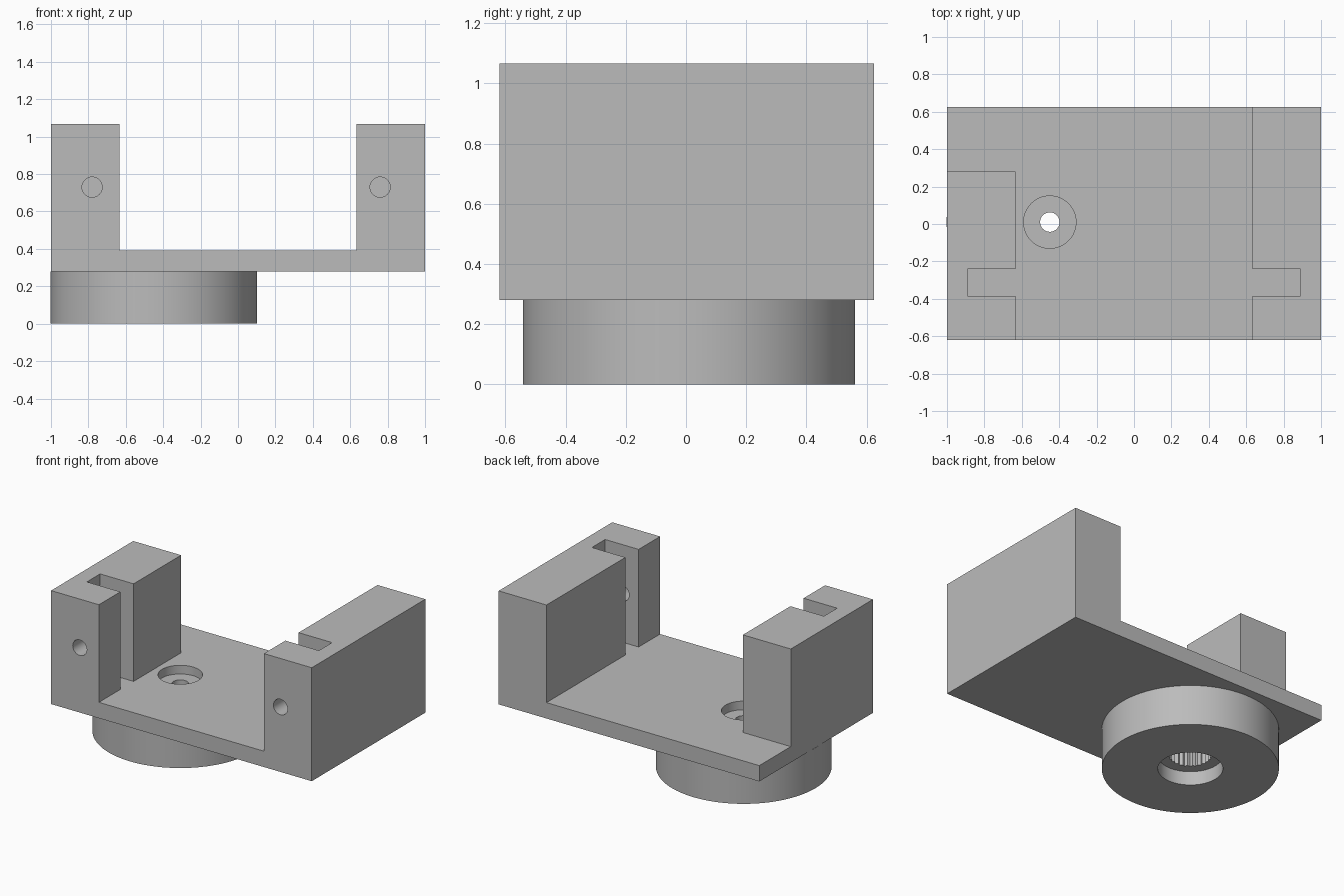
import bpy, bmesh
from math import cos, sin, pi, radians
from mathutils import Matrix

cube = bpy.data.objects.get("Cube")
if cube:
    bpy.data.objects.remove(cube, do_unlink=True)

grey = bpy.data.materials.new("plain grey")
grey.use_nodes = True
COLOUR = (0.5, 0.5, 0.5, 1)
grey.diffuse_color = COLOUR
grey.node_tree.nodes["Principled BSDF"].inputs["Base Color"].default_value = COLOUR

BOTTOM, FLOOR, TOP = 0.28, 0.39, 1.067   # plate underside, plate top, wall top
FRONT, BACK = -0.62, 0.625
HUB = (-0.45, 0.01)


def prism(name, outline, z0, z1):
    """Extrude a flat outline from z0 up to z1."""
    bm = bmesh.new()
    face = bm.faces.new([bm.verts.new((x, y, z0)) for x, y in outline])
    up = bmesh.ops.extrude_face_region(bm, geom=[face])["geom"]
    bmesh.ops.translate(bm, vec=(0, 0, z1 - z0),
                        verts=[v for v in up if isinstance(v, bmesh.types.BMVert)])
    bmesh.ops.recalc_face_normals(bm, faces=bm.faces)
    mesh = bpy.data.meshes.new(name)
    bm.to_mesh(mesh)
    bm.free()
    mesh.materials.append(grey)
    obj = bpy.data.objects.new(name, mesh)
    bpy.context.collection.objects.link(obj)
    return obj


def box(x0, x1, y0, y1):
    return [(x0, y0), (x1, y0), (x1, y1), (x0, y1)]


def ring(radius, count=64, centre=HUB, inner=None):
    """Circle outline; with an inner radius it becomes a toothed outline."""
    radii = (radius, inner or radius)
    return [(centre[0] + radii[i % 2] * cos(2 * pi * i / count),
             centre[1] + radii[i % 2] * sin(2 * pi * i / count)) for i in range(count)]


def cut(obj, cutters):
    """Subtract the cutters, apply, remove them, then shade by angle."""
    bpy.context.view_layer.objects.active = obj
    for cutter in cutters:
        cutter.hide_render = True
        mod = obj.modifiers.new("cut", 'BOOLEAN')
        mod.operation, mod.solver, mod.object = 'DIFFERENCE', 'EXACT', cutter
        bpy.ops.object.modifier_apply(modifier=mod.name)
        bpy.data.objects.remove(cutter, do_unlink=True)
    bpy.ops.object.select_all(action='DESELECT')
    obj.select_set(True)
    bpy.ops.object.shade_smooth_by_angle(angle=radians(20))


# Base plate with a counterbored screw hole
plate = prism("base_plate", box(-1, 1, FRONT, BACK), BOTTOM, FLOOR)
cut(plate, [prism("screw_hole", ring(0.052, 32), BOTTOM - 0.1, FLOOR + 0.1),
            prism("screw_head_recess", ring(0.14), FLOOR - 0.06, FLOOR + 0.1)])

# Round hub under the plate, with a wide bore and a toothed socket
hub = prism("round_hub", ring(0.552, 96), 0, BOTTOM)
cut(hub, [prism("hub_bore", ring(0.203), -0.1, 0.095),
          prism("toothed_socket", ring(0.137, 50, inner=0.125), 0.05, BOTTOM + 0.1)])


# Side walls: slotted on the inner face, drilled from the front into the slot
def side_wall(name, side, back, hole_x):
    inner, slot, s0, s1 = 0.633, 0.89, -0.385, -0.24
    outline = [(1, FRONT), (1, back), (inner, back), (inner, s1),
               (slot, s1), (slot, s0), (inner, s0), (inner, FRONT)]
    wall = prism(name, [(side * x, y) for x, y in outline], FLOOR, TOP)
    drill = prism("drill", ring(0.054, 32, centre=(0, 0)), 0, 0.3)
    drill.data.transform(Matrix.Translation((hole_x, FRONT - 0.01, 0.73))
                         @ Matrix.Rotation(radians(90), 4, 'X')
                         @ Matrix.Translation((0, 0, -0.3)))
    cut(wall, [drill])


side_wall("left_wall", 1, BACK, 0.76)
side_wall("right_wall", -1, 0.28, -0.78)
